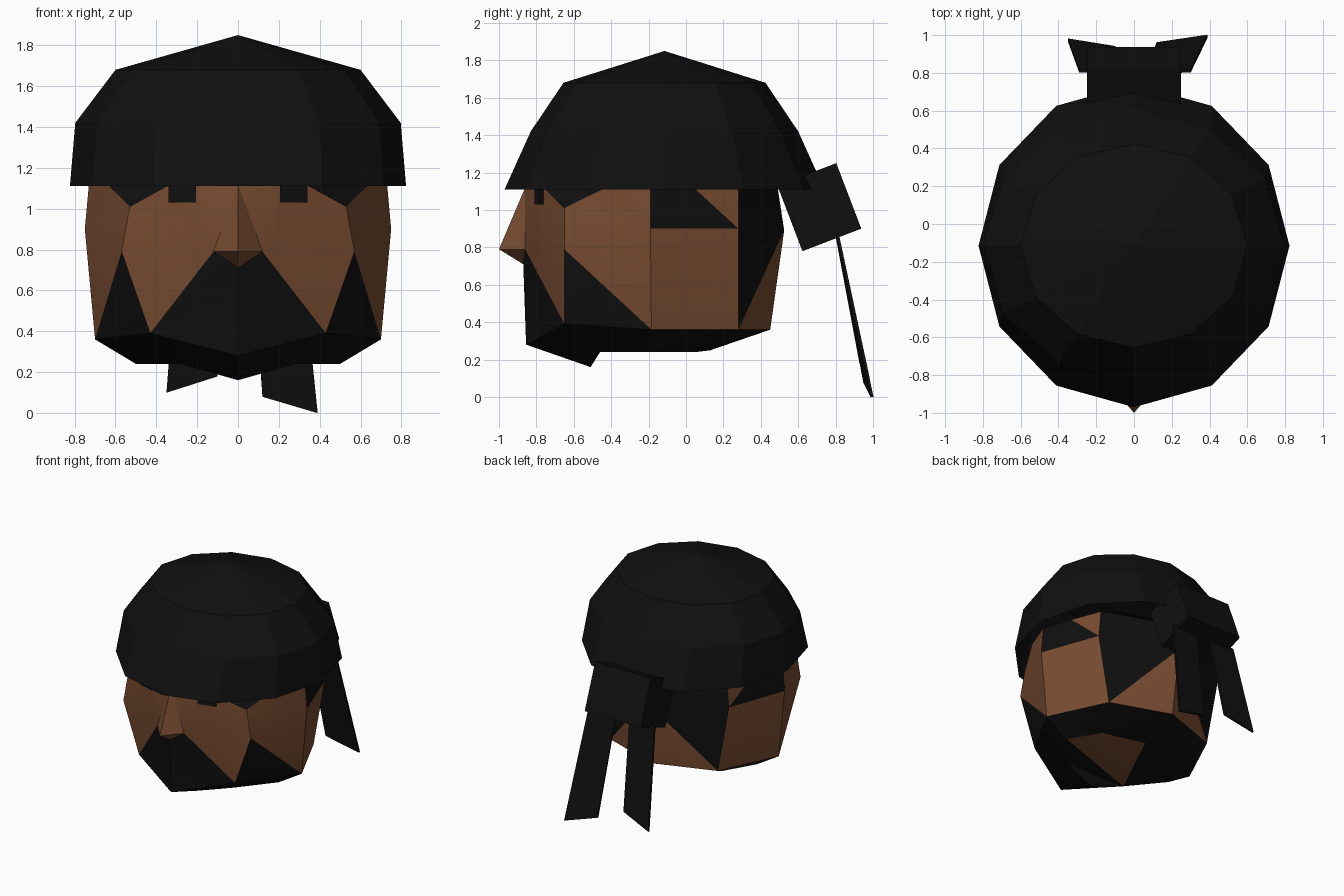
import bpy, bmesh, math
from mathutils import Matrix

if "Cube" in bpy.data.objects:
    bpy.data.objects.remove(bpy.data.objects["Cube"])


def material(name, rgb):
    m = bpy.data.materials.new(name)
    m.diffuse_color = (*rgb, 1)
    m.use_nodes = True
    m.node_tree.nodes["Principled BSDF"].inputs["Base Color"].default_value = m.diffuse_color
    return m


BLACK = material("black", (0.005, 0.005, 0.005))
SKIN = material("brown skin", (0.19, 0.072, 0.031))


def finish(bm, name, mats, smooth=None):
    bmesh.ops.recalc_face_normals(bm, faces=bm.faces)
    me = bpy.data.meshes.new(name)
    bm.to_mesh(me)
    bm.free()
    ob = bpy.data.objects.new(name, me)
    bpy.context.collection.objects.link(ob)
    for m in mats:
        me.materials.append(m)
    if smooth:
        bpy.ops.object.select_all(action='DESELECT')
        bpy.context.view_layer.objects.active = ob
        ob.select_set(True)
        bpy.ops.object.shade_smooth_by_angle(angle=math.radians(smooth))
    return ob


# Head: landmarks of the right half
P = {
    # centre line
    "bridge": (0, -.86, 1.12), "nose": (0, -1, .79), "lip": (0, -.87, .71),
    "chin": (0, -.855, .28), "chin_low": (0, -.51, .16), "neck_back": (0, .13, .25),
    "nape_low": (0, .45, .36), "nape": (0, .525, .89), "back_top": (0, .49, 1.12),
    "crown": (0, -.12, 1.5),
    # side
    "nostril": (.12, -.86, .79), "brow_in": (.33, -.76, 1.12), "brow": (.53, -.65, 1.01),
    "brow_out": (.64, -.43, 1.12), "cheek": (.57, -.65, .79), "jaw_front": (.43, -.65, .39),
    "jaw": (.70, -.185, .36), "temple": (.75, -.19, .9), "temple_top": (.73, -.19, 1.12),
    "burn_top": (.65, .04, 1.12), "ear": (.58, .28, .9), "ear_top": (.56, .28, 1.12),
    "jaw_back": (.48, .28, .36), "neck_front": (.28, -.46, .24), "neck_side": (.5, -.19, .24),
    "neck_rear": (.36, .05, .24),
}
SKIN_FACES = [
    "bridge nose nostril", "lip nostril nose", "bridge nostril brow_in", "nostril brow brow_in",
    "nostril cheek brow", "nostril jaw_front cheek", "cheek jaw temple", "cheek temple brow",
    "brow temple brow_out", "brow_out temple temple_top", "temple jaw jaw_back ear",
    "ear ear_top burn_top", "jaw_back nape_low nape",
]
BLACK_FACES = [
    "lip chin jaw_front", "lip jaw_front nostril", "cheek jaw_front jaw", "brow brow_out brow_in",
    "temple ear burn_top temple_top", "jaw_back nape ear", "ear nape back_top ear_top",
    "chin chin_low neck_front jaw_front", "jaw_front neck_front neck_side jaw",
    "jaw neck_side neck_rear jaw_back", "jaw_back neck_rear neck_back nape_low",
    # hidden scalp under the cloth
    "crown bridge brow_in", "crown brow_in brow_out", "crown brow_out temple_top",
    "crown temple_top burn_top", "crown burn_top ear_top", "crown ear_top back_top",
]
bm = bmesh.new()
R = {k: bm.verts.new(v) for k, v in P.items()}
L = {k: R[k] if v[0] == 0 else bm.verts.new((-v[0], v[1], v[2])) for k, v in P.items()}
for idx, faces in ((0, SKIN_FACES), (1, BLACK_FACES)):
    for f in faces:
        for side in (R, L):
            bm.faces.new([side[k] for k in f.split()]).material_index = idx
# Underside, with an uneven beard edge
for idx, vs in (
    (0, (R["neck_side"], R["neck_rear"], R["neck_back"])),
    (0, (R["neck_side"], R["neck_back"], L["neck_front"])),
    (1, (R["neck_side"], L["neck_front"], R["neck_front"])),
    (1, (R["neck_front"], L["neck_front"], R["chin_low"])),
    (1, (L["neck_front"], R["neck_back"], L["neck_rear"])),
    (1, (L["neck_front"], L["neck_rear"], L["neck_side"])),
):
    bm.faces.new(vs).material_index = idx
finish(bm, "head", [SKIN, BLACK], 24)

# Eyes: thin plates on the face
for s, side in ((1, "right"), (-1, "left")):
    bm = bmesh.new()
    front = [bm.verts.new((s * x, -.872 + .3 * x, z))
             for x, z in ((.205, 1.03), (.34, 1.03), (.34, 1.13), (.205, 1.13))]
    back = [bm.verts.new((v.co.x, v.co.y + .009, v.co.z)) for v in front]
    bm.faces.new(front)
    bm.faces.new(back[::-1])
    for i in range(4):
        j = (i + 1) % 4
        bm.faces.new((front[i], back[i], back[j], front[j]))
    finish(bm, "eye_" + side, [BLACK])

# Head cloth: twelve-sided dome
bm = bmesh.new()
rings = []
for rx, ry, z in ((.823, .855, 1.11), (.797, .715, 1.42), (.6, .54, 1.68)):
    rings.append([bm.verts.new((rx * math.cos(a), -.115 + ry * math.sin(a), z))
                  for a in (i * math.pi / 6 for i in range(12))])
top = bm.verts.new((0, -.115, 1.85))
for i in range(12):
    j = (i + 1) % 12
    for lo, hi in zip(rings, rings[1:]):
        bm.faces.new((lo[i], lo[j], hi[j], hi[i]))
    bm.faces.new((rings[-1][i], rings[-1][j], top))
finish(bm, "head_cloth", [BLACK])

# Knot at the back
bm = bmesh.new()
bmesh.ops.create_cube(bm, size=1, matrix=Matrix.Translation((0, .713, 1.015))
                      @ Matrix.Rotation(math.radians(20.9), 4, 'X')
                      @ Matrix.Diagonal((.5, .337, .375, 1)))
finish(bm, "knot", [BLACK])

# Two hanging cloth tails
for name, pts in (
    ("tail_right", ((.06, .80, .9), (.30, .81, .87), (.39, .995, 0), (.12, .955, .08))),
    ("tail_left", ((-.06, .80, .9), (-.29, .81, .87), (-.35, .975, .1), (-.10, .935, .18))),
):
    bm = bmesh.new()
    bm.faces.new([bm.verts.new(p) for p in pts])
    ob = finish(bm, name, [BLACK])
    mod = ob.modifiers.new("thickness", 'SOLIDIFY')
    mod.thickness = .015
    mod.offset = 0
